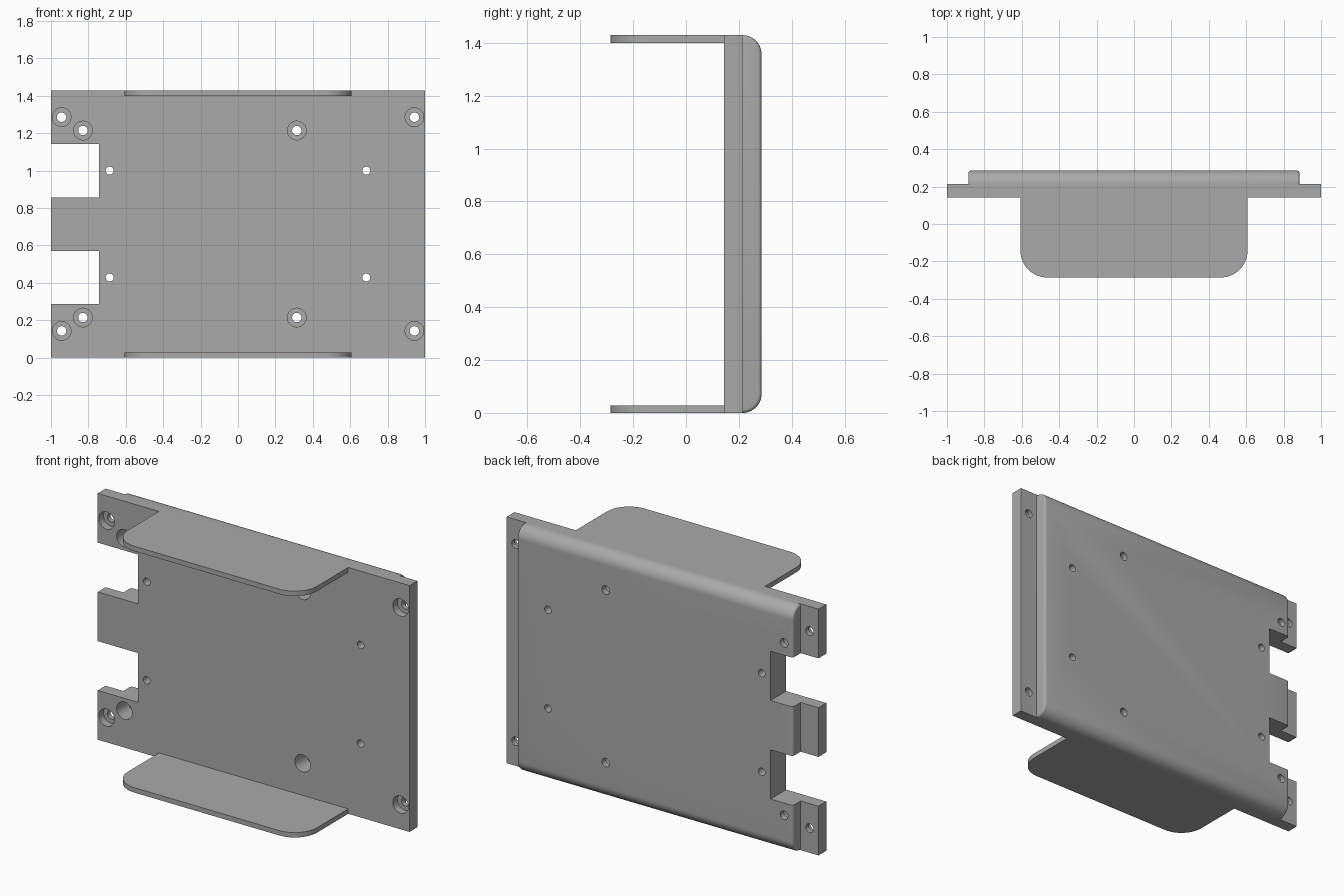
import bpy, bmesh, math
from mathutils import Vector, Matrix

if "Cube" in bpy.data.objects:
    bpy.data.objects.remove(bpy.data.objects["Cube"])

H = 1.4286                       # plate height
Y0, Y1, Y2 = 0.143, 0.2143, 0.2857  # plate front, plate back, raised back

grey = bpy.data.materials.new("plain grey")
grey.diffuse_color = (0.40, 0.40, 0.40, 1)
grey.use_nodes = True
grey.node_tree.nodes["Principled BSDF"].inputs["Base Color"].default_value = grey.diffuse_color


def finish(name, bm):
    bmesh.ops.recalc_face_normals(bm, faces=bm.faces[:])
    me = bpy.data.meshes.new(name)
    bm.to_mesh(me)
    bm.free()
    me.materials.append(grey)
    ob = bpy.data.objects.new(name, me)
    bpy.context.collection.objects.link(ob)
    return ob


def add_prism(bm, pts, vec):
    """Extrude a flat outline along a vector."""
    face = bm.faces.new([bm.verts.new(p) for p in pts])
    ext = bmesh.ops.extrude_face_region(bm, geom=[face])["geom"]
    bmesh.ops.translate(bm, vec=Vector(vec), verts=[g for g in ext if isinstance(g, bmesh.types.BMVert)])


def add_box(bm, lo, hi):
    (a, b, c), (d, e, f) = lo, hi
    add_prism(bm, [(a, b, c), (d, b, c), (d, b, f), (a, b, f)], (0, e - b, 0))


def add_hole(bm, x, z, r, ya, yb):
    m = Matrix.Translation((x, (ya + yb) / 2, z)) @ Matrix.Rotation(math.pi / 2, 4, 'X')
    bmesh.ops.create_cone(bm, cap_ends=True, segments=40, radius1=r, radius2=r, depth=yb - ya, matrix=m)


def arc(cx, cy, r, a0, a1, n=14):
    return [(cx + r * math.cos(math.radians(a0 + (a1 - a0) * i / n)),
             cy + r * math.sin(math.radians(a0 + (a1 - a0) * i / n))) for i in range(n + 1)]


def combine(target, tool, op):
    mod = target.modifiers.new(op, 'BOOLEAN')
    mod.operation, mod.solver, mod.object = op, 'EXACT', tool
    bpy.ops.object.select_all(action='DESELECT')
    bpy.context.view_layer.objects.active = target
    target.select_set(True)
    bpy.ops.object.modifier_apply(modifier=mod.name)
    bpy.data.objects.remove(tool)


# base plate
bm = bmesh.new()
add_box(bm, (-1, Y0, 0), (1, Y1, H))
bracket = finish("mounting_bracket", bm)

# raised back pad: rounded top and bottom, small fillet on its ends
bm = bmesh.new()
R, W = Y2 - Y1, 0.8857
prof = [(0.18, 0)] + arc(Y1, R, R, -90, 0) + arc(Y1, H - R, R, 0, 90) + [(0.18, H)]
add_prism(bm, [(-W, y, z) for y, z in prof], (2 * W, 0, 0))
ends = [e for e in bm.edges
        if abs(e.verts[0].co.x - e.verts[1].co.x) < 1e-5 and max(v.co.y for v in e.verts) > 0.19]
bmesh.ops.bevel(bm, geom=ends, offset=0.014, segments=4, profile=0.5, affect='EDGES')
combine(bracket, finish("raised_pad", bm), 'UNION')

# top and bottom flanges with rounded front corners
F, FR, T = 0.607, 0.143, 0.0286
outline = ([(F, 0.18), (-F, 0.18)] + arc(-F + FR, -Y2 + FR, FR, 180, 270)
           + arc(F - FR, -Y2 + FR, FR, 270, 360))
for z in (0, H - T):
    bm = bmesh.new()
    add_prism(bm, [(x, y, z) for x, y in outline], (0, 0, T))
    combine(bracket, finish("flange", bm), 'UNION')

# through cuts: two side notches and all the drilled holes
through, bores = bmesh.new(), bmesh.new()
for z in (0.2857, 0.857):
    add_box(through, (-1.1, 0, z), (-0.743, 0.4, z + 0.2857))
holes = [(-0.943, 0.143, 0.025, 0.043), (0.943, 0.143, 0.025, 0.043),
         (-0.829, 0.2143, 0.025, 0.107), (0.3143, 0.2143, 0.025, 0.107),
         (-0.686, 0.4286, 0.0214, 0), (0.686, 0.4286, 0.0214, 0)]
for x, z0, r, depth in holes:
    for z in (z0, H - z0):
        add_hole(through, x, z, r, 0.05, 0.4)
        if depth:                # counterbore from the front
            add_hole(bores, x, z, 0.05, 0.08, Y0 + depth)
combine(bracket, finish("through_cutter", through), 'DIFFERENCE')
combine(bracket, finish("counterbore_cutter", bores), 'DIFFERENCE')

bpy.ops.object.shade_smooth_by_angle(angle=math.radians(30))
